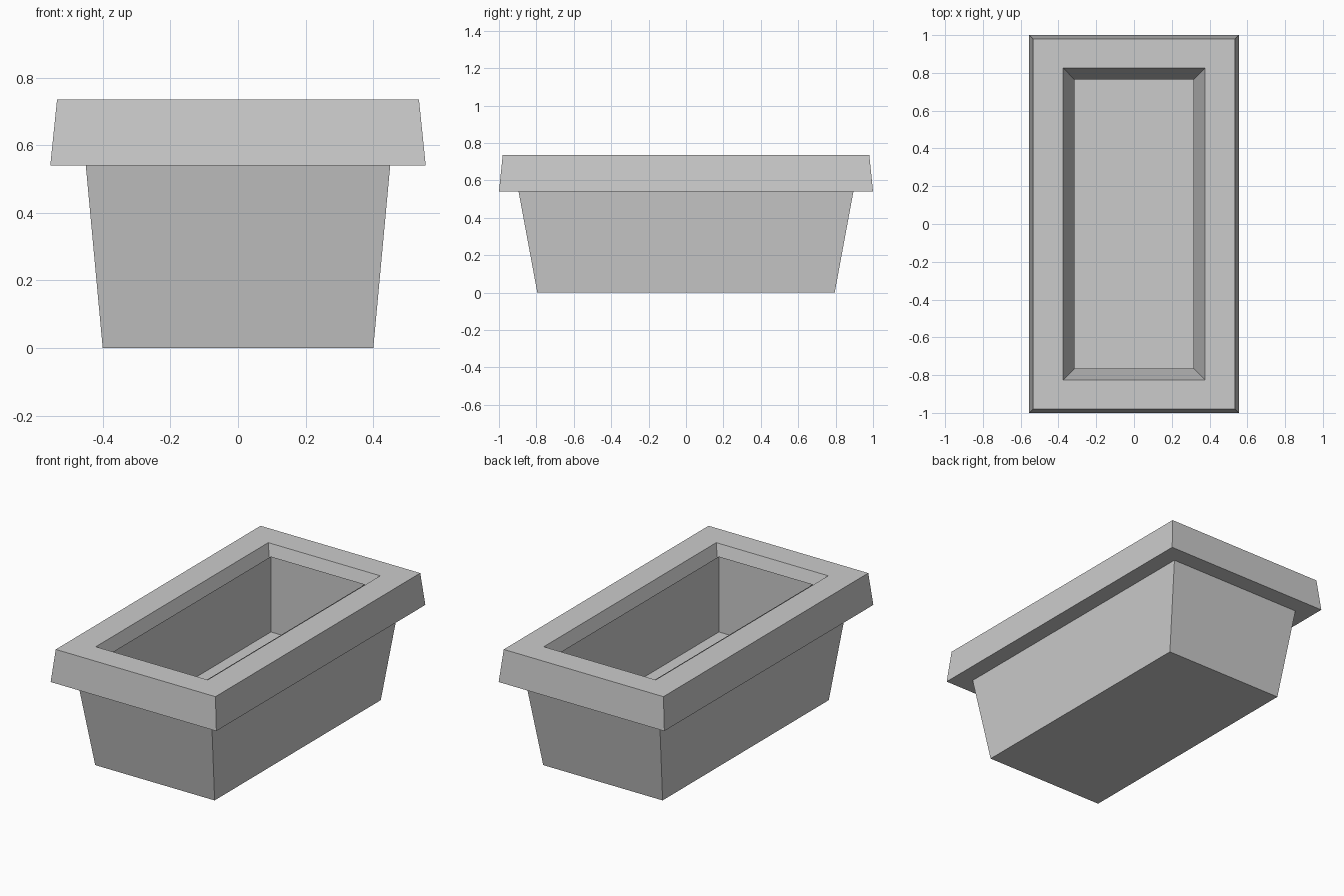
import bpy
import bmesh

cube = bpy.data.objects.get("Cube")
if cube:
    bpy.data.objects.remove(cube, do_unlink=True)


def make_material(name, colour):
    mat = bpy.data.materials.new(name)
    mat.use_nodes = True
    mat.diffuse_color = colour
    mat.node_tree.nodes["Principled BSDF"].inputs["Base Color"].default_value = colour
    return mat


def rectangular_loft(name, sections, mat, cap=None):
    """Join rectangles (half width, half length, height); cap one by its index."""
    bm = bmesh.new()
    rings = []
    for hx, hy, z in sections:
        corners = ((-1, -1), (1, -1), (1, 1), (-1, 1))
        rings.append([bm.verts.new((sx * hx, sy * hy, z)) for sx, sy in corners])
    for low, high in zip(rings, rings[1:]):
        for i in range(4):
            j = (i + 1) % 4
            bm.faces.new((low[i], low[j], high[j], high[i]))
    if cap is not None:
        bm.faces.new(rings[cap] if cap else rings[cap][::-1])
    mesh = bpy.data.meshes.new(name)
    bm.to_mesh(mesh)
    bm.free()
    mesh.materials.append(mat)
    obj = bpy.data.objects.new(name, mesh)
    bpy.context.collection.objects.link(obj)
    return obj


grey = make_material("plain grey", (0.6, 0.6, 0.6, 1))

# Tapered body, overhanging rim and the sloped inside of the rim
rectangular_loft("planter_shell", [
    (0.40, 0.795, 0),
    (0.45, 0.895, 0.54),
    (0.555, 1.0, 0.54),
    (0.535, 0.98, 0.735),
    (0.375, 0.825, 0.735),
    (0.315, 0.765, 0.54),
], grey, cap=0)

# Thin upright liner with a floor, open at the top
rectangular_loft("inner_liner", [
    (0.315, 0.765, 0.69),
    (0.315, 0.765, 0.233),
], grey, cap=-1)
